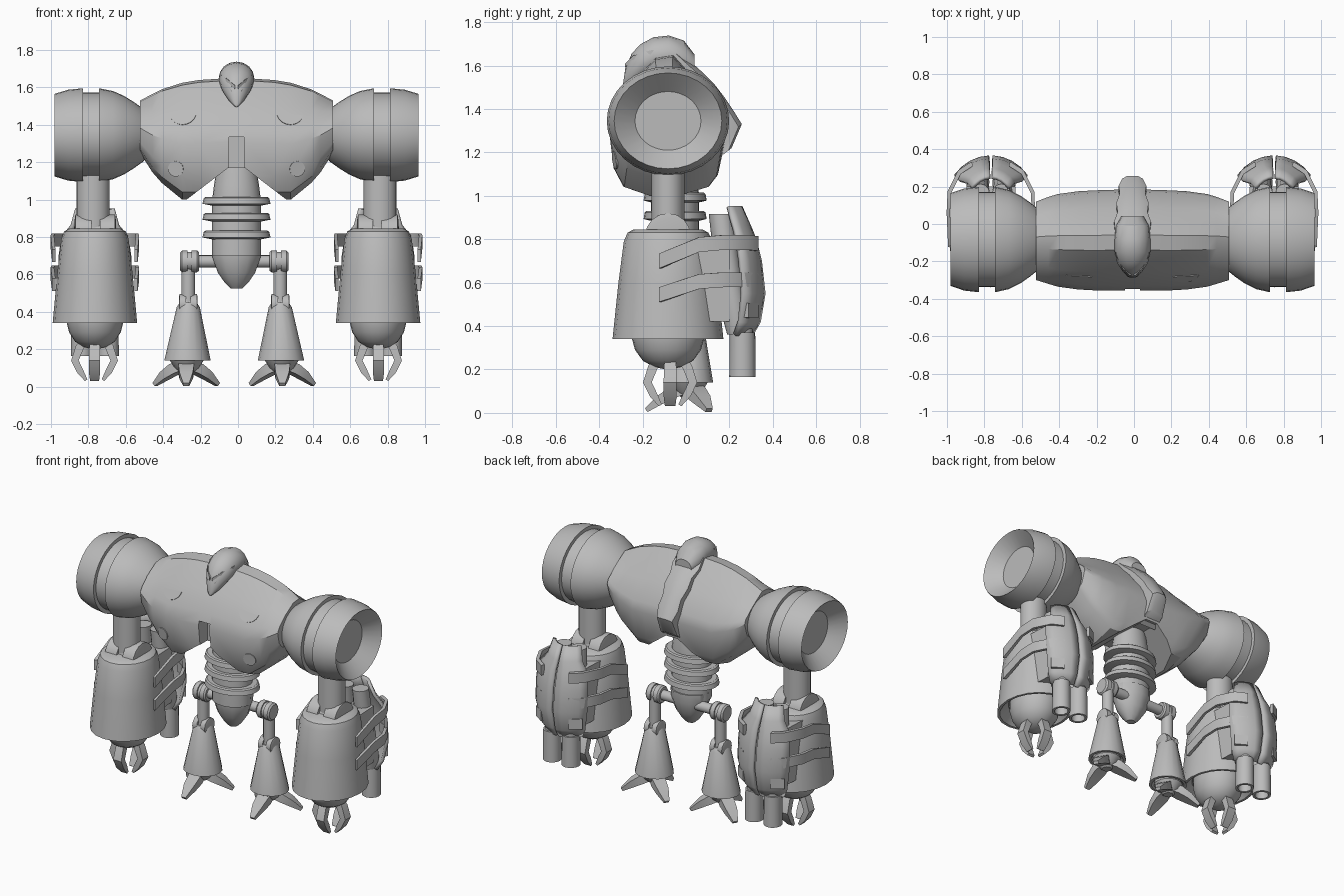
import bpy, bmesh
from math import sin, cos, pi, radians
from mathutils import Vector

if "Cube" in bpy.data.objects:
    bpy.data.objects.remove(bpy.data.objects["Cube"], do_unlink=True)

GREY = (0.5, 0.5, 0.5, 1.0)
metal = bpy.data.materials.new("grey_metal")
metal.use_nodes = True
metal.diffuse_color = GREY
metal.node_tree.nodes["Principled BSDF"].inputs["Base Color"].default_value = GREY
parts = []


def loft(name, rings, mirror=False, closed=True):
    """Skin matching rings of points; closed rings are capped."""
    bm = bmesh.new()
    vs = [[bm.verts.new(p) for p in ring] for ring in rings]
    n = len(vs[0])
    for a, b in zip(vs, vs[1:]):
        for i in range(n if closed else n - 1):
            j = (i + 1) % n
            bm.faces.new((a[i], a[j], b[j], b[i]))
    if closed:
        bm.faces.new(vs[0])
        bm.faces.new(vs[-1])
    bmesh.ops.recalc_face_normals(bm, faces=bm.faces)
    mesh = bpy.data.meshes.new(name)
    bm.to_mesh(mesh)
    bm.free()
    mesh.materials.append(metal)
    obj = bpy.data.objects.new(name, mesh)
    bpy.context.collection.objects.link(obj)
    if mirror:
        obj.modifiers.new("mirror", 'MIRROR')
    parts.append(obj)
    return obj


def stack(name, axis, rows, mirror=False, n=24):
    """Ellipses along an axis; row = (position, centre u, centre v, radius u, radius v)."""
    def place(t, u, v):
        return {'x': (t, u, v), 'y': (u, t, v), 'z': (u, v, t)}[axis]
    rings = [[place(t, cu + ru * cos(2 * pi * i / n), cv + rv * sin(2 * pi * i / n))
              for i in range(n)] for t, cu, cv, ru, rv in rows]
    return loft(name, rings, mirror)


def turned(name, axis, u, v, profile, ratio=1.0, mirror=True, n=24):
    """Straight axis shape; profile = (position, radius), ratio scales the v radius."""
    return stack(name, axis, [(t, u, v, r, r * ratio) for t, r in profile], mirror, n)


def finger(name, x, y, angle, path):
    """Tapered digit; path = (reach, height, thickness, half width)."""
    out, side = Vector((cos(angle), sin(angle), 0)), Vector((-sin(angle), cos(angle), 0))
    up = Vector((0, 0, 1))
    mids = [Vector((x, y, 0)) + out * p[0] + up * p[1] for p in path]
    rings = []
    for i, (_, _, t, w) in enumerate(path):
        tan = (mids[min(i + 1, len(path) - 1)] - mids[max(i - 1, 0)]).normalized()
        nor = tan.cross(side)
        rings.append([mids[i] + nor * a * t + side * b * w
                      for a, b in ((-1, -1), (-1, 1), (1, 1), (1, -1))])
    loft(name, rings, True)


# Torso: faceted sections swept across the chest
section = [(-.2, .96), (.1, 1), (.35, .77), (.64, .48), (.95, .1), (1, -.1), (.87, -.7), (.72, -.87), (.2, -1),
           (-.3, -1), (-.75, -.87), (-.92, -.6), (-1, -.05), (-.9, .2), (-.63, .57)]
sizes = [(.04, 1.65, 1.0, -.355, .185), (.2, 1.64, 1.0, -.355, .18), (.29, 1.625, 1.0, -.35, .175),
         (.4, 1.59, 1.09, -.335, .16), (.45, 1.565, 1.147, -.32, .145), (.515, 1.53, 1.25, -.3, .12)]
sizes = [(-s[0], *s[1:]) for s in reversed(sizes)] + sizes
torso = loft("torso", [[(x, (f + b) / 2 + u * (b - f) / 2, (t + d) / 2 + v * (t - d) / 2)
                        for u, v in section] for x, t, d, f, b in sizes])

# Arch between the lower lobes, and the slot above it in the chest
arch = [(-.3, .975), (-.045, 1.17), (.045, 1.17), (.3, .975)]
slot = [(-.04, 1.1), (-.04, 1.335), (.04, 1.335), (.04, 1.1)]
for name, outline, back in (("arch", arch, .6), ("slot", slot, -.26)):
    cutter = loft(name + "_cutter", [[(x, y, z) for x, z in outline] for y in (-.6, back)])
    cut = torso.modifiers.new(name, 'BOOLEAN')
    cut.operation, cut.object = 'DIFFERENCE', cutter
    bpy.context.view_layer.objects.active = torso
    bpy.ops.object.modifier_apply(modifier=name)
    parts.remove(cutter)
    bpy.data.objects.remove(cutter, do_unlink=True)
bpy.context.view_layer.update()

# Thin chest plates laid on the surface
for name, x, z, start, r in (("chest_disc", .325, 1.165, 0, .042), ("chest_crescent", .285, 1.46, pi, .07)):
    hit, loc, nor, _ = torso.ray_cast(Vector((x, -2, z)), Vector((0, 1, 0)))
    if hit:
        rot = nor.to_track_quat('Z', 'Y')
        arc = [start + (2 * pi - start) * i / 16 for i in range(16)]
        loft(name, [[loc + rot @ Vector((r * cos(a), r * sin(a), h)) for a in arc]
                    for h in (-.004, .004)], True)

# Head with down-turned beak, brows and eyes
stack("head", 'y', [(.04, 0, 1.6, .06, .05), (-.01, 0, 1.63, .088, .085), (-.08, 0, 1.65, .095, .088),
                    (-.15, 0, 1.645, .095, .085), (-.21, 0, 1.615, .082, .083), (-.25, 0, 1.58, .055, .075),
                    (-.28, 0, 1.54, .028, .045), (-.29, 0, 1.505, .006, .01)], n=16)
loft("brows", [[(x, y + a, z + b) for a, b in ((0, -.01), (-.014, -.008), (-.014, .01), (0, .012))]
               for x, y, z in ((.008, -.266, 1.6), (.05, -.23, 1.635), (.09, -.15, 1.66))], True)
loft("eyes", [[(x, y + a, z + b) for a, b in ((.01, -.012), (-.007, -.012), (-.007, .012), (.01, .012))]
              for x, y, z in ((.024, -.27, 1.572), (.06, -.23, 1.602))], True)

# Jagged mane running down the back
mane = [(-.03, 1.665), (.03, 1.61), (.08, 1.565), (.13, 1.515), (.18, 1.45), (.22, 1.39), (.257, 1.33), (.21, 1.22)]
rings = []
for i, (y, z) in enumerate(mane):
    w = .092 - .006 * i + (.012 if i % 2 else 0)
    rings.append([(-w, y - .09, z - .07), (-w, y - .015, z - .012), (-w / 2, y, z),
                  (w / 2, y, z), (w, y - .015, z - .012), (w, y - .09, z - .07)])
loft("mane", rings)

# Ribbed waist and pelvis
turned("waist", 'z', 0, -.05, [(1.2, .1), (1.08, .12), (1.0, .13), (.7, .13)], .85, False)
for z in (.99, .905, .81):
    turned("waist_rib", 'z', 0, -.05, [(z + .025, .165), (z + .018, .175), (z - .012, .182), (z - .022, .13)], .8, False)
turned("pelvis", 'z', 0, -.04, [(.75, .13), (.69, .128), (.61, .1), (.555, .062), (.525, .03)], .85, False, 12)

# Shoulders: dome, groove, drum and dished end
turned("shoulder", 'x', -.083, 1.345,
       [(.44, .09), (.5, .16), (.55, .2), (.6, .235), (.66, .265), (.735, .282), (.735, .255), (.82, .255),
        (.82, .282), (.9, .273), (.973, .248), (.89, .152), (.89, .01)], .89, n=32)

# Arms: upper arm, elbow, forearm shell and hand dome
AX, AY = .757, -.083
turned("upper_arm", 'z', AX + .01, AY, [(1.2, .088), (.84, .088)], .87)
turned("elbow", 'x', AY, .815, [(.645, .08), (.65, .105), (.73, .105), (.73, .085), (.775, .085),
                               (.775, .105), (.86, .105), (.865, .08)], n=16)
turned("forearm", 'z', AX, AY, [(.845, .14), (.83, .165), (.79, .18), (.6, .202), (.34, .226),
                               (.34, .21), (.4, .16)], 1.13, n=20)
turned("hand", 'z', AX, AY, [(.42, .155), (.35, .153), (.29, .138), (.24, .105), (.212, .06), (.2, .01)], 1.1)
for k in range(4):
    finger("claw", AX + .002, AY + .01, k * pi / 2,
           [(.055, .25, .02, .022), (.08, .21, .022, .028), (.105, .14, .02, .03), (.078, .085, .018, .03),
            (.045, .035, .008, .024)])

# Launcher tubes behind each forearm
for dx in (-.07, .07):
    stack("launcher_body", 'z', [(.915, AX + dx * .8, .16, .05, .055), (.6, AX + dx, .2, .06, .06),
                                 (.44, AX + dx, .23, .062, .062), (.36, AX + dx, .24, .05, .05)], True, 12)
    turned("launcher_tube", 'z', AX + dx, .26, [(.42, .045), (.37, .045), (.37, .056), (.165, .058),
                                              (.165, .042), (.24, .04)], 1.05, n=16)
loft("launcher_mount", [[(AX + x, y, z) for x, y in ((-.14, 0), (.14, 0), (.13, .2), (-.13, .2))]
                        for z in (.42, .8)], True)

# Bowed back shields: height, depth and half width
bow = [(.95, .25, .1), (.86, .29, .125), (.8, .315, .175), (.7, .34, .19), (.55, .357, .19),
       (.42, .335, .165), (.36, .3, .13)]
for a0, a1 in ((38, 88), (92, 142)):
    angles = [radians(a0 + (a1 - a0) * i / 4) for i in range(5)]
    shield = loft("back_shield", [[(AX + 1.25 * w * cos(a), .1 + (b - .1) * sin(a), z) for a in angles]
                                  for z, b, w in bow], closed=False)
    thick = shield.modifiers.new("thickness", 'SOLIDIFY')
    thick.thickness, thick.offset = .02, 0
    shield.modifiers.new("mirror", 'MIRROR')

# Straps sweeping from both sides of the forearm to the shields
route = [(.222, -.12, 0), (.23, .06, .075), (.225, .17, .085), (.17, .28, .085), (.1, .325, .08)]
for side in (-1, 1):
    for z, rise, skip in ((.7, 1, 0), (.545, .8, 0), (.43, .5, 3)):
        rings = []
        for x, y, lift in route[skip:]:
            rings.append([(AX + side * x * k, .03 + (y - .03) * k, z + lift * rise + dz)
                          for k, dz in ((.95, -.034), (1.03, -.034), (1.03, .034), (.95, .034))])
        loft("strap", rings, True)

# Legs: hip, thigh, knee, flared shin and three-toed foot
LX, LY = .246, .01
turned("hip", 'x', LY - .01, .67,
       [(d + LX, r) for d, r in ((-.2, .033), (-.057, .033), (-.057, .05), (-.047, .058), (-.017, .058), (-.017, .05),
                                 (.003, .05), (.003, .058), (.033, .058), (.043, .048))], n=16)
turned("thigh", 'z', LX, LY, [(.66, .037), (.44, .037)], n=12)
turned("knee", 'x', LY, .44, [(LX + d, r) for d, r in ((-.05, .04), (-.046, .055), (-.013, .055), (-.013, .04),
                                                     (.013, .04), (.013, .055), (.046, .055), (.05, .04))], n=12)
stack("shin", 'z', [(.45, LX, LY, .045, .05), (.425, LX, LY, .062, .068), (.14, LX + .004, LY, .124, .115),
                    (.14, LX + .004, LY, .105, .1), (.18, LX + .004, LY, .07, .07)], True, 16)
turned("ankle", 'z', LX + .008, LY, [(.19, .085), (.14, .09), (.1, .065), (.07, .03)], n=16)
for k in range(3):
    finger("toe", LX + .011, LY, radians(30 + 120 * k),
           [(.0, .12, .025, .03), (.07, .095, .028, .042), (.13, .06, .022, .036), (.193, .012, .01, .016)])

# Shading and final placement; the legs sit slightly off centre
bpy.ops.object.select_all(action='DESELECT')
for obj in parts:
    leg = obj.name.split(".")[0] in ("hip", "thigh", "knee", "shin", "ankle", "toe")
    obj.location.x = -.02 if leg else -.008
    obj.select_set(True)
bpy.context.view_layer.objects.active = torso
bpy.ops.object.shade_smooth_by_angle(angle=radians(32))
